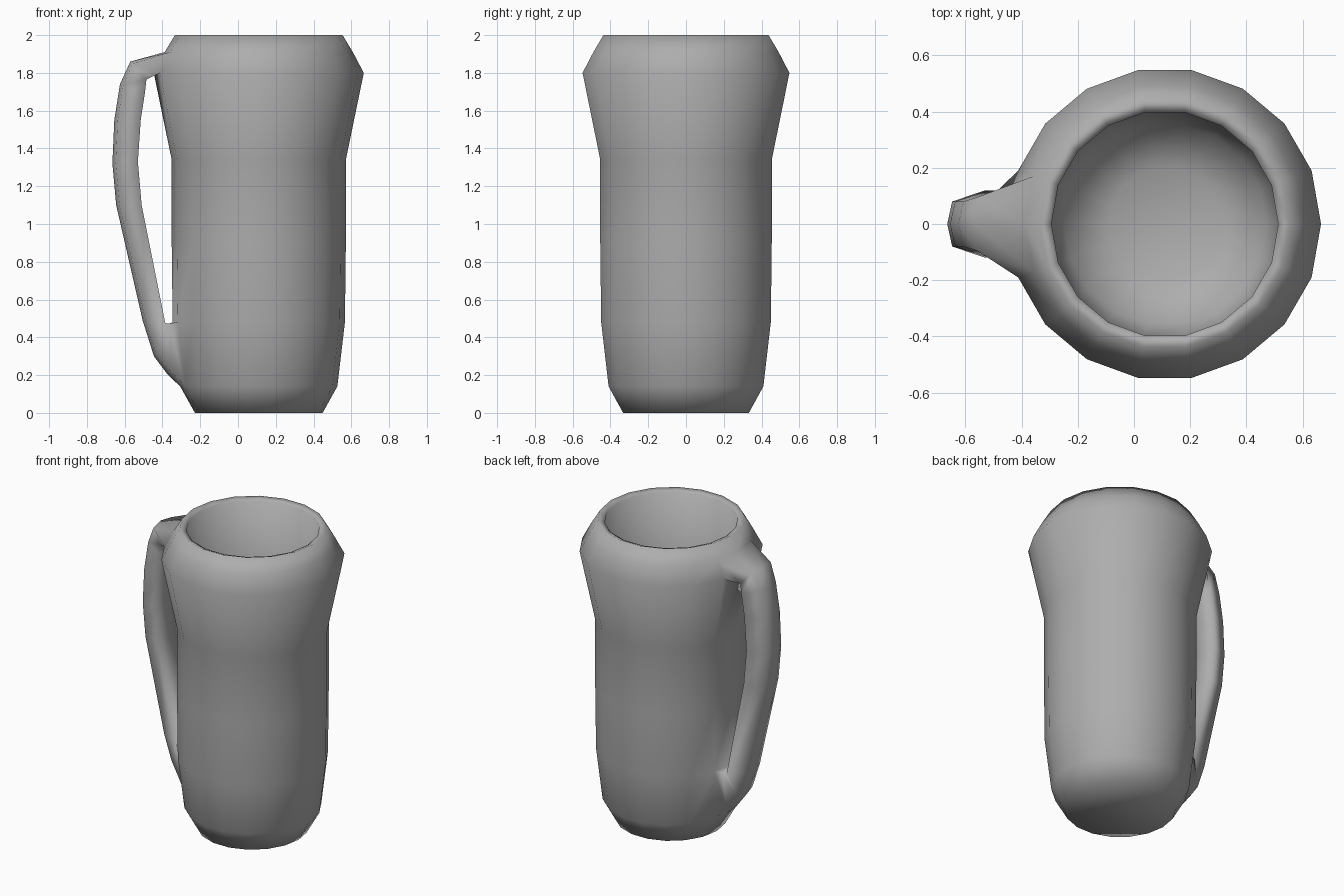
import bpy, bmesh, math

if "Cube" in bpy.data.objects:
    bpy.data.objects.remove(bpy.data.objects["Cube"])

CX = 0.11      # cup axis is offset so that cup + handle is centred
SIDES = 18
bm = bmesh.new()


def circle(r, z):
    return [bm.verts.new((CX + r * math.cos(2 * math.pi * i / SIDES),
                          r * math.sin(2 * math.pi * i / SIDES), z))
            for i in range(SIDES)]


def bridge(a, b, skip=()):
    """Join two closed vertex loops with quads, leaving some quads open."""
    n = len(a)
    for i in range(n):
        if i not in skip:
            j = (i + 1) % n
            bm.faces.new((a[i], a[j], b[j], b[i]))


# Cup: outer wall up, over the rim, inner wall down to the floor
profile = [(0.338, 0), (0.416, 0.14), (0.456, 0.48), (0.461, 0.9),
           (0.461, 1.34), (0.556, 1.8), (0.498, 1.91), (0.444, 2.0),
           (0.404, 1.985), (0.415, 1.34), (0.410, 0.48), (0.36, 0.14),
           (0.20, 0.06)]
rings = [circle(r, z) for r, z in profile]
LOW, HIGH = 1, 5               # wall bands the handle grows out of
for k in range(len(rings) - 1):
    bridge(rings[k], rings[k + 1], skip=(8, 9) if k in (LOW, HIGH) else ())
bm.faces.new(rings[0])
bm.faces.new(rings[-1])


def socket(outer, inner):
    """Opening in the cup wall, ordered like a handle cross-section."""
    return [outer[9], outer[8], inner[8], inner[9], inner[10], outer[10]]


def section(ox, oz, ix, iz, ow, iw):
    t = 0.13   # outer corners sit slightly behind the outer ridge
    sx, sz = ox + (ix - ox) * t, oz + (iz - oz) * t
    return [bm.verts.new(p) for p in
            [(ox, 0, oz), (sx, ow, sz), (ix, iw, iz),
             (ix, 0, iz), (ix, -iw, iz), (sx, -ow, sz)]]


# Handle: outer x, outer z, inner x, inner z, outer half width, inner half width
stations = [
    (-0.57, 1.86, -0.485, 1.765, 0.095, 0.12),
    (-0.625, 1.74, -0.492, 1.70, 0.08, 0.12),
    (-0.655, 1.55, -0.515, 1.55, 0.08, 0.12),
    (-0.665, 1.32, -0.53, 1.33, 0.08, 0.12),
    (-0.645, 1.10, -0.51, 1.10, 0.08, 0.12),
    (-0.505, 0.49, -0.385, 0.475, 0.08, 0.12),
    (-0.445, 0.30, -0.37, 0.474, 0.08, 0.125),
    (-0.37, 0.20, -0.36, 0.474, 0.10, 0.135),
]
loops = ([socket(rings[HIGH + 1], rings[HIGH])]
         + [section(*s) for s in stations]
         + [socket(rings[LOW], rings[LOW + 1])])
for a, b in zip(loops, loops[1:]):
    bridge(a, b)

bmesh.ops.recalc_face_normals(bm, faces=bm.faces)
for f in bm.faces:
    f.smooth = True
mesh = bpy.data.meshes.new("mug")
bm.to_mesh(mesh)
bm.free()
mug = bpy.data.objects.new("mug", mesh)
bpy.context.collection.objects.link(mug)

# Dark grey ceramic
mat = bpy.data.materials.new("grey_ceramic")
mat.diffuse_color = (0.42, 0.42, 0.42, 1)
mat.use_nodes = True
mat.node_tree.nodes["Principled BSDF"].inputs["Base Color"].default_value = mat.diffuse_color
mesh.materials.append(mat)
